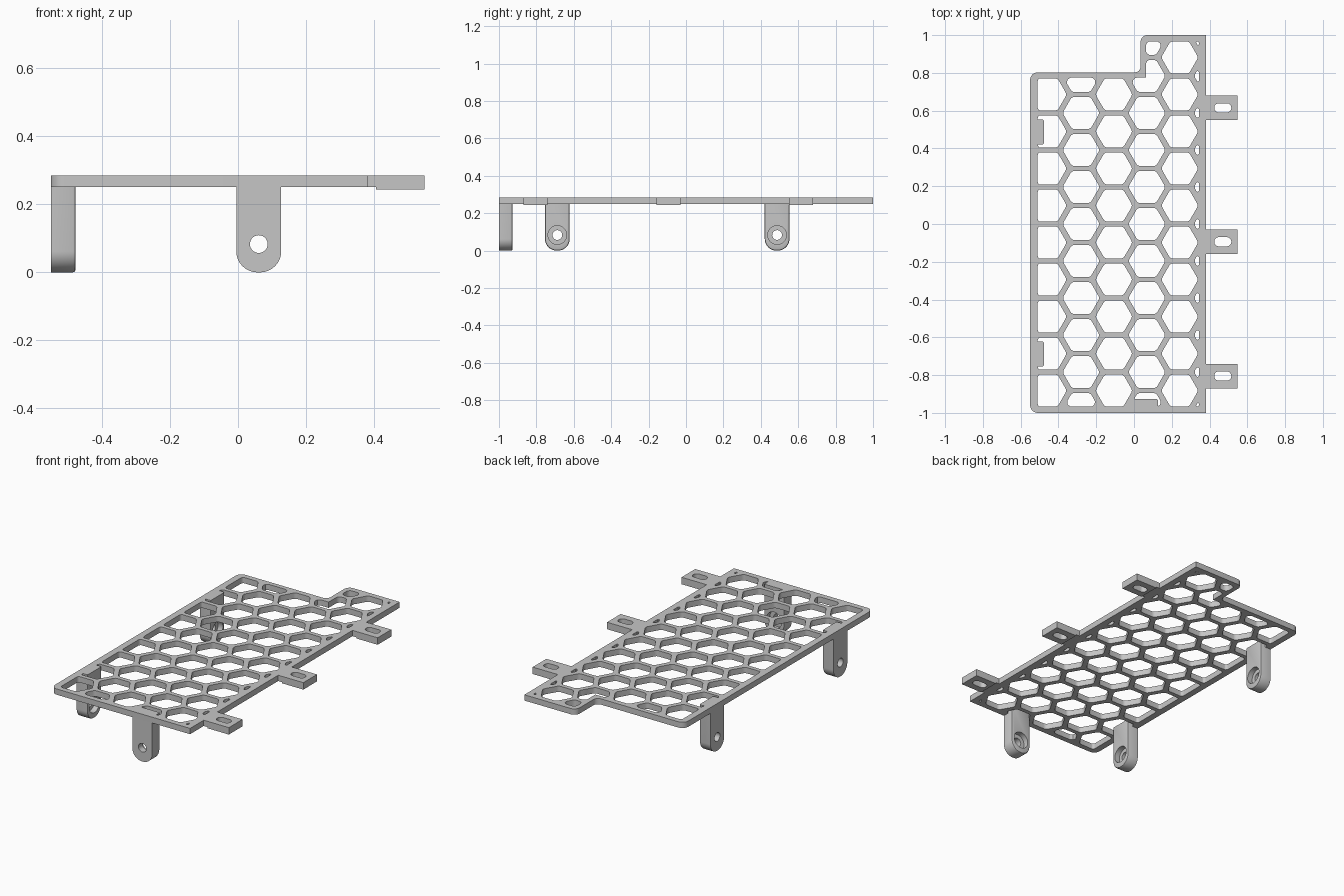
import bpy, bmesh, math
from mathutils import Vector, Matrix

cube = bpy.data.objects.get("Cube")
if cube:
    bpy.data.objects.remove(cube, do_unlink=True)

grey = bpy.data.materials.new("matte_grey")
grey.use_nodes = True
COLOUR = (0.565, 0.565, 0.565, 1)
grey.diffuse_color = COLOUR
grey.node_tree.nodes["Principled BSDF"].inputs["Base Color"].default_value = COLOUR

BASE, TOP = 0.25, 0.285      # underside and top of the plate
PITCH, FLAT = 0.196, 0.17    # hexagon spacing and width across flats


def rounded(pts, radii, seg=4):
    """Fillet the corners of a polygon; radii is one number or one per corner."""
    pts = [Vector(p) for p in pts]
    n = len(pts)
    if not isinstance(radii, (list, tuple)):
        radii = [radii] * n
    out = []
    for i, p in enumerate(pts):
        d0, d1 = pts[i - 1] - p, pts[(i + 1) % n] - p
        half = d0.angle(d1) / 2
        t = min(radii[i] / math.tan(half), 0.48 * min(d0.length, d1.length))
        if t < 0.001:
            out.append(p)
            continue
        d0.normalize()
        d1.normalize()
        c = p + (d0 + d1).normalized() * t / math.cos(half)
        a, b = p + d0 * t - c, p + d1 * t - c
        out += [c + a.lerp(b, k / seg).normalized() * a.length for k in range(seg + 1)]
    return out


def clip(pts, x0, x1, y0, y1):
    """Cut a convex polygon down to a rectangle."""
    for axis, lim, s in ((0, x0, 1), (0, x1, -1), (1, y0, 1), (1, y1, -1)):
        out = []
        for i, b in enumerate(pts):
            a = pts[i - 1]
            da, db = s * (a[axis] - lim), s * (b[axis] - lim)
            if da * db < 0:
                out.append(a.lerp(b, da / (da - db)))
            if db >= 0:
                out.append(b)
        pts = out
    clean = [p for i, p in enumerate(pts) if (p - pts[i - 1]).length > 0.002]
    return clean if len(clean) > 2 else []


def prism(name, polys, z0, z1, bevel=0.0, matrix=None):
    """Extrude one or more outlines; optionally bevel the far cap's lower rim."""
    bm = bmesh.new()
    for poly in polys:
        face = bm.faces.new([bm.verts.new((p[0], p[1], z0)) for p in poly])
        ext = bmesh.ops.extrude_face_region(bm, geom=[face], use_keep_orig=True)["geom"]
        for v in ext:
            if isinstance(v, bmesh.types.BMVert):
                v.co.z = z1
    bmesh.ops.recalc_face_normals(bm, faces=bm.faces)
    if bevel:
        rim = [e for e in bm.edges if all(abs(v.co.z - z1) < 1e-5 for v in e.verts)
               and any(v.co.y < TOP - 0.001 for v in e.verts)]
        bmesh.ops.bevel(bm, geom=rim, offset=bevel, segments=2, profile=0.5, affect="EDGES")
    if matrix:
        bm.transform(matrix)
    mesh = bpy.data.meshes.new(name)
    bm.to_mesh(mesh)
    bm.free()
    mesh.materials.append(grey)
    obj = bpy.data.objects.new(name, mesh)
    bpy.context.collection.objects.link(obj)
    return obj


def activate(obj):
    bpy.ops.object.select_all(action="DESELECT")
    obj.select_set(True)
    bpy.context.view_layer.objects.active = obj


def cut(obj, cutter):
    cutter.hide_render = True
    mod = obj.modifiers.new("cut", "BOOLEAN")
    mod.operation, mod.solver, mod.object = "DIFFERENCE", "EXACT", cutter
    activate(obj)
    bpy.ops.object.modifier_apply(modifier=mod.name)
    bpy.data.objects.remove(cutter, do_unlink=True)


def smooth(obj):
    activate(obj)
    bpy.ops.object.shade_smooth_by_angle(angle=math.radians(35))


def circle(cx, cy, r, n=32):
    return [(cx + r * math.cos(math.tau * i / n), cy + r * math.sin(math.tau * i / n))
            for i in range(n)]


# Stepped plate
outline = [(-0.55, -1), (0.38, -1), (0.38, 1), (0.035, 1), (0.035, 0.803), (-0.55, 0.803)]
plate = prism("mesh_plate", [rounded(outline, [0.04, 0, 0, 0.035, 0.03, 0.04], 6)], BASE, TOP)

# Honeycomb openings, trimmed to leave a border; the raised corner is cut separately
main_holes, corner_holes = [], []
for col in range(6):
    cx = -0.454 + col * 0.174
    for row in range(-6, 6):
        cy = row * PITCH + (PITCH / 2 if col % 2 == 0 else 0)
        hexagon = [Vector(p) for p in circle(cx, cy, FLAT / math.sqrt(3), 6)]
        if cy < 0.85:
            main_holes.append(clip(hexagon, -0.51, 0.343, -0.967, 0.775))
        if cy > 0.75:
            corner_holes.append(clip(hexagon, 0.063, 0.343, 0.5, 0.967))
for holes in (main_holes, corner_holes):
    shapes = [rounded(h, 0.024) for h in holes if h]
    cut(plate, prism("hole_cutter", shapes, BASE - 0.1, TOP + 0.1))
smooth(plate)

# Slotted side tabs with a slightly deeper pad
side = [(0.37, TOP), (0.37, BASE), (0.405, BASE), (0.405, 0.243), (0.548, 0.243), (0.548, TOP)]
for label, y in (("front", -0.805), ("middle", -0.094), ("rear", 0.615)):
    turn = Matrix.Translation((0, y, 0)) @ Matrix.Rotation(math.pi / 2, 4, "X")
    tab = prism(label + "_tab", [side], -0.065, 0.065, matrix=turn)
    slot = [(0.425, y - 0.024), (0.515, y - 0.024), (0.515, y + 0.024), (0.425, y + 0.024)]
    cut(tab, prism("slot_cutter", [rounded(slot, 0.023, 8)], 0.1, 0.4))
    smooth(tab)

# Hanging brackets: rounded foot, through hole, recess on the inner face
W, DEPTH, HOLE_Z = 0.066, 0.073, 0.083
foot = rounded([(-W, 0), (W, 0), (W, TOP), (-W, TOP)], [0.062, 0.062, 0, 0], 10)
for label, x, y, angle in (("front", 0.061, -1, math.pi), ("right_front", -0.55, -0.688, math.pi / 2),
                           ("right_rear", -0.55, 0.487, math.pi / 2)):
    place = (Matrix.Translation((x, y, 0)) @ Matrix.Rotation(angle, 4, "Z")
             @ Matrix.Rotation(math.pi / 2, 4, "X"))
    bracket = prism(label + "_bracket", [foot], 0, DEPTH, 0.008, place)
    cut(bracket, prism("bore_cutter", [circle(0, HOLE_Z, 0.026)], -0.1, 0.2, matrix=place))
    cut(bracket, prism("recess_cutter", [circle(0, HOLE_Z, 0.05)], 0.04, 0.2, matrix=place))
    smooth(bracket)
